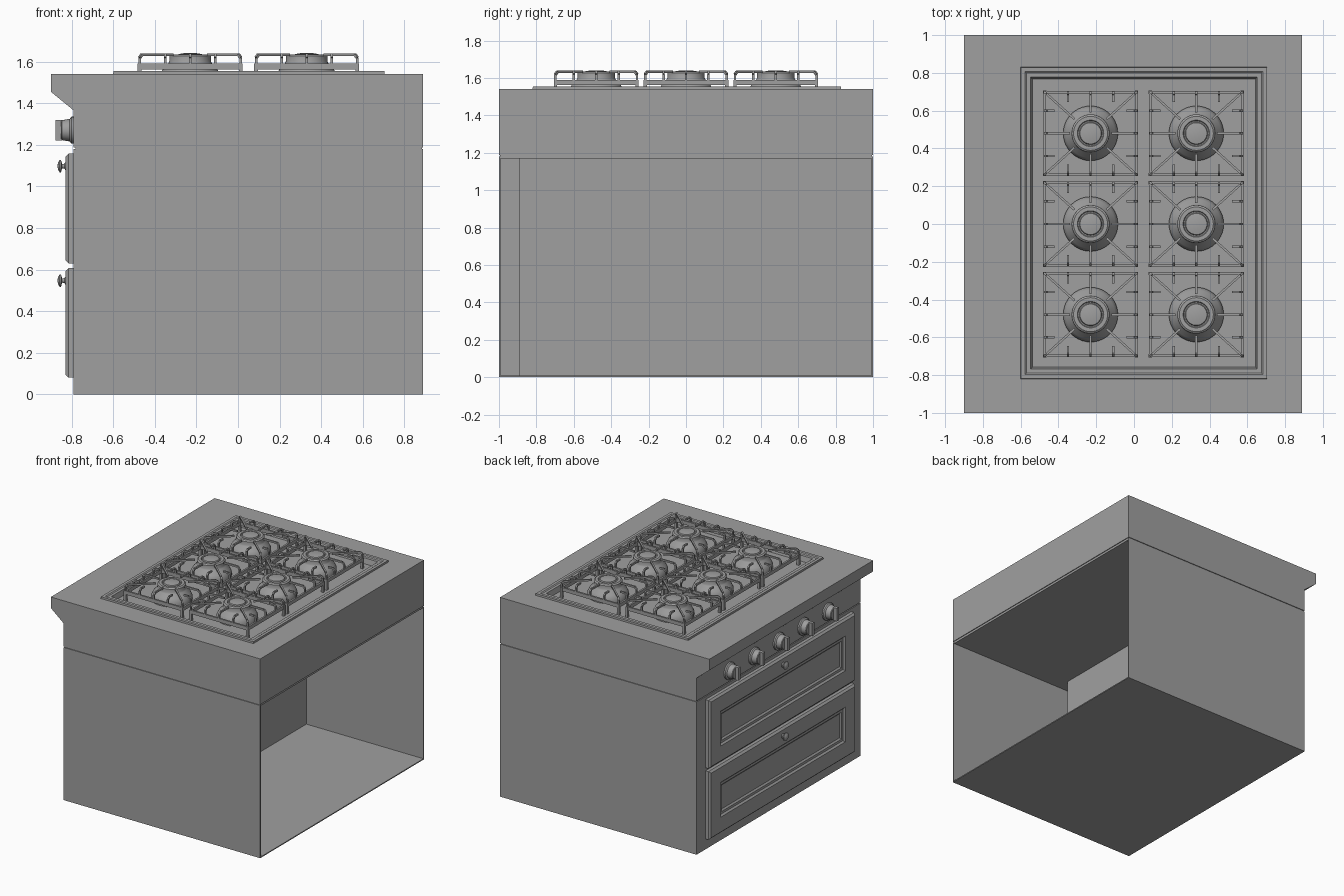
import bpy, bmesh
from math import pi
from mathutils import Matrix, Vector

cube = bpy.data.objects.get("Cube")
if cube:
    bpy.data.objects.remove(cube)

GRAY = (0.35, 0.35, 0.35, 1)
steel = bpy.data.materials.new("gray steel")
steel.use_nodes = True
steel.diffuse_color = GRAY
steel.node_tree.nodes["Principled BSDF"].inputs["Base Color"].default_value = GRAY


def finish(bm, name, smooth=False):
    bmesh.ops.recalc_face_normals(bm, faces=bm.faces)
    mesh = bpy.data.meshes.new(name)
    bm.to_mesh(mesh)
    bm.free()
    mesh.materials.append(steel)
    ob = bpy.data.objects.new(name, mesh)
    bpy.context.collection.objects.link(ob)
    if smooth:
        bpy.ops.object.select_all(action='DESELECT')
        ob.select_set(True)
        bpy.context.view_layer.objects.active = ob
        bpy.ops.object.shade_smooth_by_angle(angle=0.6)
    return ob


def add_box(bm, lo, hi):
    lo, hi = Vector(lo), Vector(hi)
    m = Matrix.Translation((lo + hi) / 2) @ Matrix.Diagonal((*(hi - lo), 1))
    bmesh.ops.create_cube(bm, size=1, matrix=m)


def box(name, lo, hi):
    bm = bmesh.new()
    add_box(bm, lo, hi)
    return finish(bm, name)


def add_bar(bm, a, b, w, h):
    """Rectangular bar running from a to b."""
    a, b = Vector(a), Vector(b)
    d = b - a
    m = (Matrix.Translation((a + b) / 2) @ d.to_track_quat('Y', 'Z').to_matrix().to_4x4()
         @ Matrix.Diagonal((w, d.length, h, 1)))
    bmesh.ops.create_cube(bm, size=1, matrix=m)


def add_lathe(bm, profile, matrix=Matrix(), steps=32):
    vs = [bm.verts.new((r, 0, z)) for r, z in profile]
    es = [bm.edges.new(p) for p in zip(vs, vs[1:])]
    geom = bmesh.ops.spin(bm, geom=vs + es, axis=(0, 0, 1), cent=(0, 0, 0),
                          angle=2 * pi, steps=steps, use_duplicate=False)
    bmesh.ops.remove_doubles(bm, verts=bm.verts, dist=0.0001)
    bmesh.ops.transform(bm, matrix=matrix, verts=bm.verts)


def step_face(bm, face, steps):
    """Successive (inset, height) steps on one face."""
    for thickness, depth in steps:
        bmesh.ops.inset_region(bm, faces=[face], thickness=thickness, depth=depth,
                               use_even_offset=True)


# Cabinet shell, open at +x
T = 0.008
H = 1.18
box("cabinet_floor", (-0.79, -1, 0), (0.89, 1, T))
for s, side in ((-1, "right"), (1, "left")):
    box(side + "_cabinet_wall", (-0.79, min(s, s - s * T), 0), (0.89, max(s, s - s * T), H))
box("cabinet_face", (-0.79, -1, 0), (-0.78, 1, H))
box("inner_partition", (-0.12, -0.89, T), (-0.11, 1 - T, H + 0.005))
for z0, z1, level in ((0.10, 0.56, "lower"), (0.64, 1.11, "upper")):
    box(level + "_partition_panel", (-0.112, -0.83, z0), (-0.105, 0.83, z1))
box("shadow_gap_strip", (-0.782, -0.994, H - 0.01), (0.884, 0.994, 1.19))

# Counter block with overhanging lip and recessed hob tray
bm = bmesh.new()
profile = [(-0.9, 1.54), (-0.9, 1.455), (-0.79, 1.365), (-0.79, 1.187), (0.89, 1.187), (0.89, 1.54)]
face = bm.faces.new([bm.verts.new((x, -1, z)) for x, z in profile])
new = bmesh.ops.extrude_face_region(bm, geom=[face])["geom"]
bmesh.ops.translate(bm, vec=(0, 2, 0), verts=[g for g in new if isinstance(g, bmesh.types.BMVert)])
bmesh.ops.recalc_face_normals(bm, faces=bm.faces)
for co, no in (((-0.6, 0, 0), (1, 0, 0)), ((0.705, 0, 0), (1, 0, 0)),
               ((0, -0.82, 0), (0, 1, 0)), ((0, 0.83, 0), (0, 1, 0))):
    bmesh.ops.bisect_plane(bm, geom=bm.verts[:] + bm.edges[:] + bm.faces[:],
                           plane_co=co, plane_no=no)
bm.normal_update()
tray = min((f for f in bm.faces if f.normal.z > 0.9),
           key=lambda f: (f.calc_center_median() - Vector((0.05, 0, 1.54))).length)
step_face(bm, tray, [(0.001, 0.014), (0.022, 0), (0.008, -0.006), (0.022, 0), (0.01, -0.04)])
finish(bm, "counter_and_hob_tray")

# Drawers with stepped fronts and round pulls
toward_front = Matrix.Rotation(-pi / 2, 4, 'Y')
for z0, level in ((0.08, "lower"), (0.63, "upper")):
    bm = bmesh.new()
    add_box(bm, (-0.815, -0.89, z0), (-0.785, 0.89, z0 + 0.527))
    bm.normal_update()
    front = min(bm.faces, key=lambda f: f.calc_center_median().x)
    step_face(bm, front, [(0.014, 0.014), (0.115, 0), (0.012, -0.012), (0.018, 0), (0.012, -0.01)])
    finish(bm, level + "_drawer_front")
    bm = bmesh.new()
    add_lathe(bm, [(0, 0), (0.022, 0), (0.012, 0.008), (0.01, 0.018), (0.03, 0.024),
                   (0.03, 0.03), (0.018, 0.038), (0, 0.041)],
              Matrix.Translation((-0.827, 0, z0 + 0.467)) @ toward_front, 20)
    finish(bm, level + "_drawer_pull", True)

# Control knobs with a grip bar
for i in range(5):
    y = 0.3 * (i - 2)
    bm = bmesh.new()
    add_lathe(bm, [(0, 0), (0.065, 0), (0.065, 0.012), (0.054, 0.02), (0.048, 0.058),
                   (0.044, 0.062), (0, 0.062)],
              Matrix.Translation((-0.789, y, 1.27)) @ toward_front, 24)
    add_box(bm, (-0.878, y - 0.013, 1.22), (-0.845, y + 0.013, 1.32))
    finish(bm, f"control_knob_{i + 1}", True)

# Burner and pan support, built once and repeated
bm = bmesh.new()
add_lathe(bm, [(0, 1.51), (0.145, 1.51), (0.145, 1.535), (0.13, 1.565), (0.105, 1.59), (0.1, 1.6),
               (0.1, 1.626), (0.09, 1.634), (0.07, 1.634), (0.066, 1.628), (0.06, 1.628),
               (0.056, 1.636), (0.03, 1.64), (0, 1.641)], steps=40)
burner = finish(bm, "burner_1", True)

HX, HY = 0.243, 0.218
bm = bmesh.new()
for s in (-1, 1):
    add_box(bm, (-HX - 0.007, s * HY - 0.007, 1.562), (HX + 0.007, s * HY + 0.007, 1.59))
    add_box(bm, (s * HX - 0.007, -HY, 1.562), (s * HX + 0.007, HY, 1.59))
    for t in (-1, 1):
        x, y = s * HX, t * HY
        add_box(bm, (x - 0.009, y - 0.009, 1.505), (x + 0.009, y + 0.009, 1.59))


def finger(start, end):
    """Bent prong: rises from the frame, then reaches inward."""
    a, b = Vector((*start, 0)), Vector((*end, 0))
    d = (b - a).normalized()
    up = Vector((0, 0, 1))
    points = [a + up * 1.58, a + up * 1.618, a + d * 0.014 + up * 1.633, b + up * 1.632]
    for p, q in zip(points, points[1:]):
        add_bar(bm, p, q, 0.012, 0.013)


for s in (-1, 1):
    finger((s * HX, 0), (s * 0.11, 0))
    finger((0, s * HY), (0, s * 0.11))
    for t in (-1, 1):
        finger((s * HX, t * HY), (s * 0.085, t * 0.075))
        finger((s * HX, t * 0.12), (s * 0.19, t * 0.12))
        finger((t * 0.12, s * HY), (t * 0.12, s * 0.165))
support = finish(bm, "pan_support_1")

spots = [(x, y) for x in (-0.23, 0.33) for y in (-0.48, 0, 0.48)]
for i, (x, y) in enumerate(spots):
    for first in (burner, support):
        ob = first
        if i:
            ob = first.copy()
            ob.name = first.name[:-1] + str(i + 1)
            bpy.context.collection.objects.link(ob)
        ob.location = (x, y, 0)
